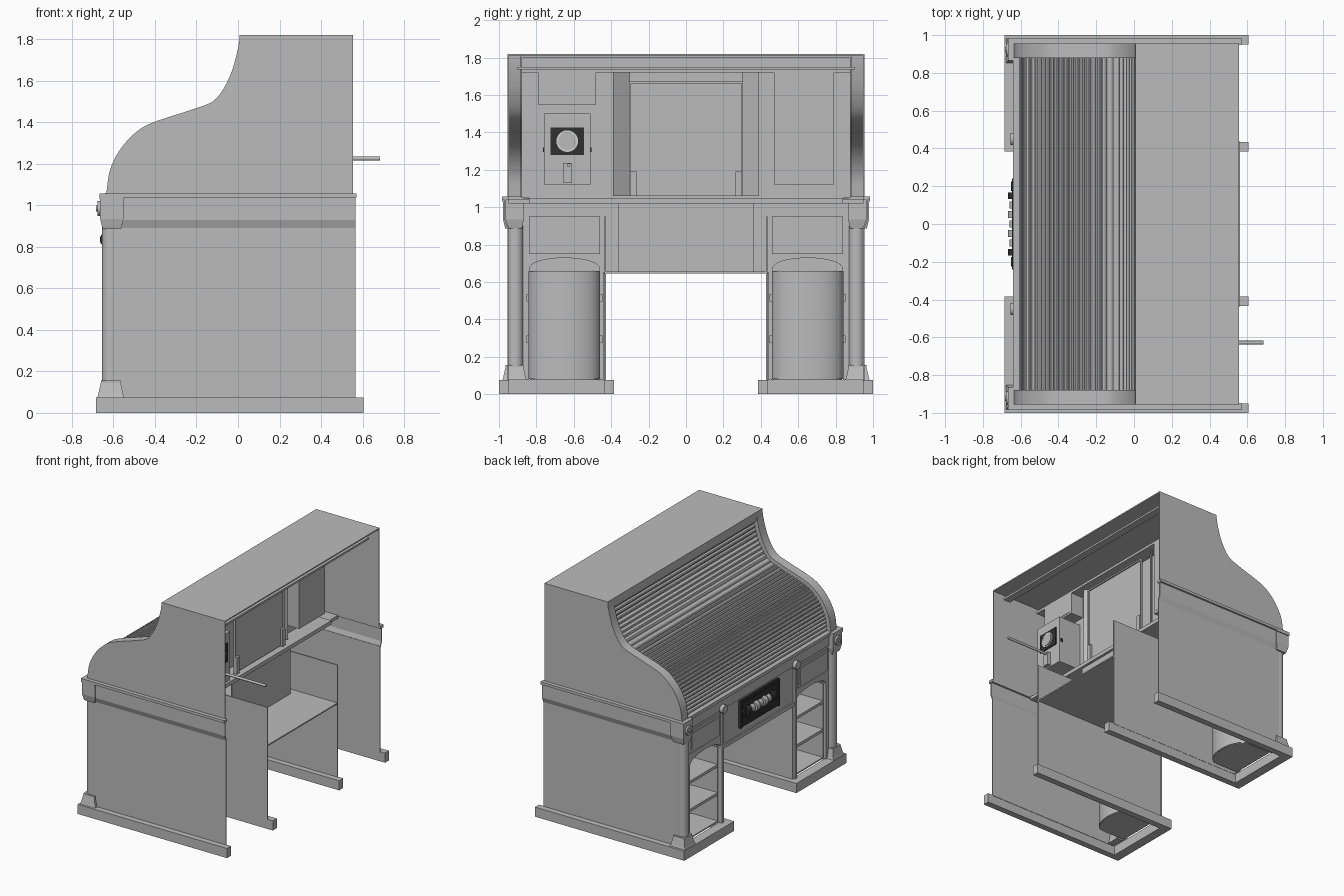
import bpy, bmesh, math
from mathutils import Vector

if "Cube" in bpy.data.objects:
    bpy.data.objects.remove(bpy.data.objects["Cube"], do_unlink=True)


def material(name, value):
    m = bpy.data.materials.new(name)
    m.use_nodes = True
    col = (value, value, value, 1)
    m.diffuse_color = col
    m.node_tree.nodes["Principled BSDF"].inputs["Base Color"].default_value = col
    return m


GREY = material("plain grey", 0.5)
DARK = material("dark metal", 0.03)
LIGHT = material("pale dial", 0.65)


def finish(name, bm, mat, smooth=False):
    bmesh.ops.recalc_face_normals(bm, faces=bm.faces)
    mesh = bpy.data.meshes.new(name)
    bm.to_mesh(mesh)
    bm.free()
    ob = bpy.data.objects.new(name, mesh)
    bpy.context.collection.objects.link(ob)
    mesh.materials.append(mat)
    if smooth:
        bpy.ops.object.select_all(action="DESELECT")
        ob.select_set(True)
        bpy.context.view_layer.objects.active = ob
        bpy.ops.object.shade_smooth_by_angle(angle=math.radians(35))
    return ob


def prism(name, pts, axis, a, b, mat=GREY, smooth=False):
    """Extrude a 2D outline along an axis from a to b."""
    place = {"x": lambda p, t: (t, p[0], p[1]),
             "y": lambda p, t: (p[0], t, p[1]),
             "z": lambda p, t: (p[0], p[1], t)}[axis]
    bm = bmesh.new()
    lo = [bm.verts.new(place(p, a)) for p in pts]
    hi = [bm.verts.new(place(p, b)) for p in pts]
    bm.faces.new(lo)
    bm.faces.new(hi[::-1])
    for i in range(len(pts)):
        j = (i + 1) % len(pts)
        bm.faces.new((lo[i], lo[j], hi[j], hi[i]))
    return finish(name, bm, mat, smooth)


def box(name, x0, x1, y0, y1, z0, z1, mat=GREY):
    return prism(name, [(x0, y0), (x1, y0), (x1, y1), (x0, y1)], "z", z0, z1, mat)


def disc(name, u, v, r, axis, a, b, mat=GREY, n=24):
    pts = [(u + r * math.cos(math.tau * i / n), v + r * math.sin(math.tau * i / n))
           for i in range(n)]
    return prism(name, pts, axis, a, b, mat, True)


def loft(name, cx, cy, levels):
    """Stack of squares given as (height, half width)."""
    bm = bmesh.new()
    rings = [[bm.verts.new((cx + sx * h, cy + sy * h, z))
              for sx, sy in ((-1, -1), (1, -1), (1, 1), (-1, 1))] for z, h in levels]
    for lo, hi in zip(rings, rings[1:]):
        for i in range(4):
            j = (i + 1) % 4
            bm.faces.new((lo[i], lo[j], hi[j], hi[i]))
    bm.faces.new(rings[0])
    bm.faces.new(rings[-1])
    return finish(name, bm, GREY)


def resample(pts, count):
    """Even steps along a smooth curve through the points."""
    v = [Vector(p) for p in pts]
    v = [2 * v[0] - v[1]] + v + [2 * v[-1] - v[-2]]
    fine = []
    for a, b, c, d in zip(v, v[1:], v[2:], v[3:]):
        for k in range(20):
            t = k / 20
            fine.append(b + (c - a) * t / 2 + (2 * a - 5 * b + 4 * c - d) * t * t / 2
                        + (3 * b - a - 3 * c + d) * t ** 3 / 2)
    fine.append(v[-2])
    dist = [0]
    for p, q in zip(fine, fine[1:]):
        dist.append(dist[-1] + (q - p).length)
    out, k = [], 0
    for i in range(count + 1):
        s = dist[-1] * i / count
        while k < len(fine) - 2 and dist[k + 1] < s:
            k += 1
        out.append(fine[k].lerp(fine[k + 1], (s - dist[k]) / (dist[k + 1] - dist[k])))
    return out


def offset(path, depth):
    """Shift a path to its inner side; depth is a function of the index."""
    out = []
    for i, p in enumerate(path):
        t = (path[min(i + 1, len(path) - 1)] - path[max(i - 1, 0)]).normalized()
        out.append(p + Vector((t.y, -t.x)) * depth(i))
    return out


# S-shaped roll line, from desk level up to the lid
ROLL = [(-.635, 1.055), (-.615, 1.175), (-.56, 1.28), (-.475, 1.365), (-.38, 1.41),
        (-.21, 1.465), (-.11, 1.51), (-.04, 1.62), (.0, 1.755), (.008, 1.82)]
edge = resample(ROLL, 40)
rail = edge + offset(edge, lambda i: .035)[::-1]

# Tambour of rounded slats
fine = resample(ROLL, 36 * 4)
bumps = (.042, .03, .027, .03)
slats = offset(fine, lambda i: bumps[i % 4]) + offset(fine, lambda i: .05)[::-1]
prism("tambour", slats, "y", -.885, .885)

# Lid
box("lid", .008, .555, -.955, .955, 1.81, 1.82)
box("lid_header", .008, .035, -.9, .9, 1.75, 1.812)
box("lid_rear_batten", .44, .5, -.9, .9, 1.735, 1.75)

# Desk surface and front moulding
box("desk_surface", -.63, .2, -.95, .95, 1.02, 1.045)
box("front_moulding", -.64, -.6, -.95, .95, 1.035, 1.06)
box("front_frieze", -.628, -.6, -.88, .88, .955, 1.036)

# Centre drawer over the kneehole
box("kneehole_ceiling", -.62, .56, -.435, .435, .645, .655)
box("centre_rail", -.62, -.6, -.44, .44, .65, .96)
box("centre_lower_lip", -.63, -.61, -.44, .44, .645, .675)
box("drawer_back", .19, .2, -.36, .36, .65, 1.05)

# Ornate dark lock with a row of dials
box("lock_plate", -.632, -.62, -.24, .24, .73, .94, DARK)
for z in (.738, .922):
    box("lock_frame_rail", -.645, -.63, -.24, .24, z, z + .014, DARK)
for y in (-.24, .226):
    box("lock_frame_stile", -.645, -.63, y, y + .014, .73, .94, DARK)
for i in range(7):
    y = -.15 + .05 * i
    disc("lock_dial", -.628, .835, .032 if i % 2 else .038, "y", y - .018, y + .018,
         GREY if 0 < i < 6 else DARK)
for y in (-.2, .2):
    disc("lock_boss", y, .835, .025, "x", -.65, -.63, DARK)

ARCH = [(.65 + .19 * math.cos(math.pi * i / 16), .655 + .068 * math.sin(math.pi * i / 16) ** .8)
        for i in range(17)]

for s, side in ((1, "left"), (-1, "right")):
    def span(name, x0, x1, y0, y1, z0, z1, mat=GREY):
        return box(f"{side}_{name}", x0, x1, s * y0, s * y1, z0, z1, mat)

    def flip(pts):
        return [(s * u, v) for u, v in pts]

    # Side walls, upper one following the roll line
    wall = [tuple(p) for p in edge] + [(.555, 1.82), (.555, 1.05), (-.635, 1.05)]
    prism(f"{side}_upper_wall", wall, "y", s * .947, s * .955)
    prism(f"{side}_roll_rail", rail, "y", s * .88, s * .948, GREY, True)
    span("lower_wall", -.6, .565, .947, .955, .07, .9)
    band = [(.955, .89), (.97, .93), (.97, 1.04), (.962, 1.04), (.962, .935), (.947, .89)]
    prism(f"{side}_wall_band", flip(band), "x", -.56, .565)
    span("side_moulding", -.665, .57, .947, .985, 1.037, 1.058)

    # Plinth, open at the back and below
    span("plinth_outer", -.685, .605, .95, 1, 0, .075)
    span("plinth_inner", -.685, .605, .385, .435, 0, .075)
    span("plinth_front", -.685, -.61, .4, .98, 0, .075)
    span("inner_wall", -.62, .56, .428, .437, .07, .95)

    # Corner column with base, capital and rosette
    loft(f"{side}_column_base", -.613, s * .917,
         [(.075, .065), (.09, .06), (.145, .048), (.155, .048)])
    disc(f"{side}_column", -.613, s * .912, .043, "z", .15, .9)
    loft(f"{side}_capital", -.608, s * .922,
         [(.885, .044), (.9, .048), (.935, .056), (1.037, .056)])
    span("capital_cap", -.668, -.55, .865, .985, 1.03, 1.058)
    disc(f"{side}_rosette", s * .922, .985, .036, "x", -.677, -.66)
    disc(f"{side}_rosette_centre", s * .922, .985, .015, "x", -.683, -.67)

    # Pedestal front with an arched opening
    outline = [(.44, .075), (.44, .96), (.88, .96), (.88, .075), (.84, .075)] \
        + ARCH + [(.46, .075)]
    prism(f"{side}_pedestal_front", flip(outline), "x", -.622, -.6)
    span("divider_post", -.635, -.62, .437, .462, .075, .93)
    disc(f"{side}_corbel", s * .45, .965, .032, "x", -.655, -.62)
    span("drawer_front", -.63, -.62, .485, .85, .765, .935)
    span("drawer_panel", -.634, -.628, .505, .83, .785, .915)
    span("drawer_box", -.6, -.32, .46, .84, .75, .95)

    # Niche with bowed back, vault and shelves
    def bow(g):
        arc = [(-.4 + (.1 + g) * math.sin(math.pi * i / 16),
                s * (.65 - (.185 + g) * math.cos(math.pi * i / 16))) for i in range(17)]
        return [(-.6, arc[0][1])] + arc + [(-.6, arc[-1][1])]
    prism(f"{side}_niche_wall", bow(0) + bow(.006)[::-1], "z", .08, .66, GREY, True)
    vault = ARCH + [(y, z + .008) for y, z in ARCH[::-1]]
    prism(f"{side}_niche_vault", flip(vault), "x", -.602, -.34, GREY, True)
    prism(f"{side}_niche_lunette", flip(ARCH), "x", -.345, -.34)
    prism(f"{side}_niche_floor", bow(0), "z", .075, .085)
    for z in (.285, .505):
        prism(f"{side}_shelf", bow(-.002), "z", z, z + .022)
        for y in (.447, .838):
            span("shelf_cleat", -.6, -.45, y, y + .015, z - .01, z + .03)

    # Slanted jamb of the inner cabinet recess
    prism(f"{side}_recess_jamb", [(.1, s * .3), (.16, s * .39), (.15, s * .39), (.09, s * .3)],
          "z", 1.06, 1.72)
    span("recess_post", .17, .2, .265, .3, 1.06, 1.19)
    span("recess_stile", .175, .19, .295, .305, 1.06, 1.67)

# Inner cabinet, seen through the open back
box("cabinet_back", .08, .09, -.88, .88, 1.05, 1.8)
box("cabinet_cornice", .08, .2, -.88, .88, 1.72, 1.74)
box("cabinet_foot", .08, .22, -.84, .84, 1.02, 1.05)
box("recess_panel", .17, .18, -.3, .3, 1.06, 1.67)
box("recess_head", .175, .19, -.305, .305, 1.66, 1.672)
box("tall_cupboard", .085, .2, .47, .79, 1.12, 1.72)
box("tall_cupboard_panel", .2, .203, .49, .77, 1.14, 1.7)
box("small_cupboard", .085, .2, -.79, -.48, 1.55, 1.72)
box("small_cupboard_panel", .2, .203, -.77, -.5, 1.565, 1.705)

# Clock case with dial, latch and winding rod
box("clock_case", .085, .29, -.76, -.51, 1.12, 1.5)
box("clock_plate", .29, .297, -.725, -.545, 1.28, 1.425, DARK)
disc("clock_dial", -.635, 1.353, .058, "x", .295, .303, LIGHT)
disc("clock_hub", -.635, 1.353, .048, "x", .3, .308, GREY)
for y in (-.765, -.51):
    box("clock_hinge", .26, .28, y, y + .006, 1.295, 1.32, DARK)
box("winding_block", .29, .32, -.658, -.61, 1.13, 1.235)
disc("winding_rod", -.628, 1.225, .01, "x", .31, .685, GREY, 12)
